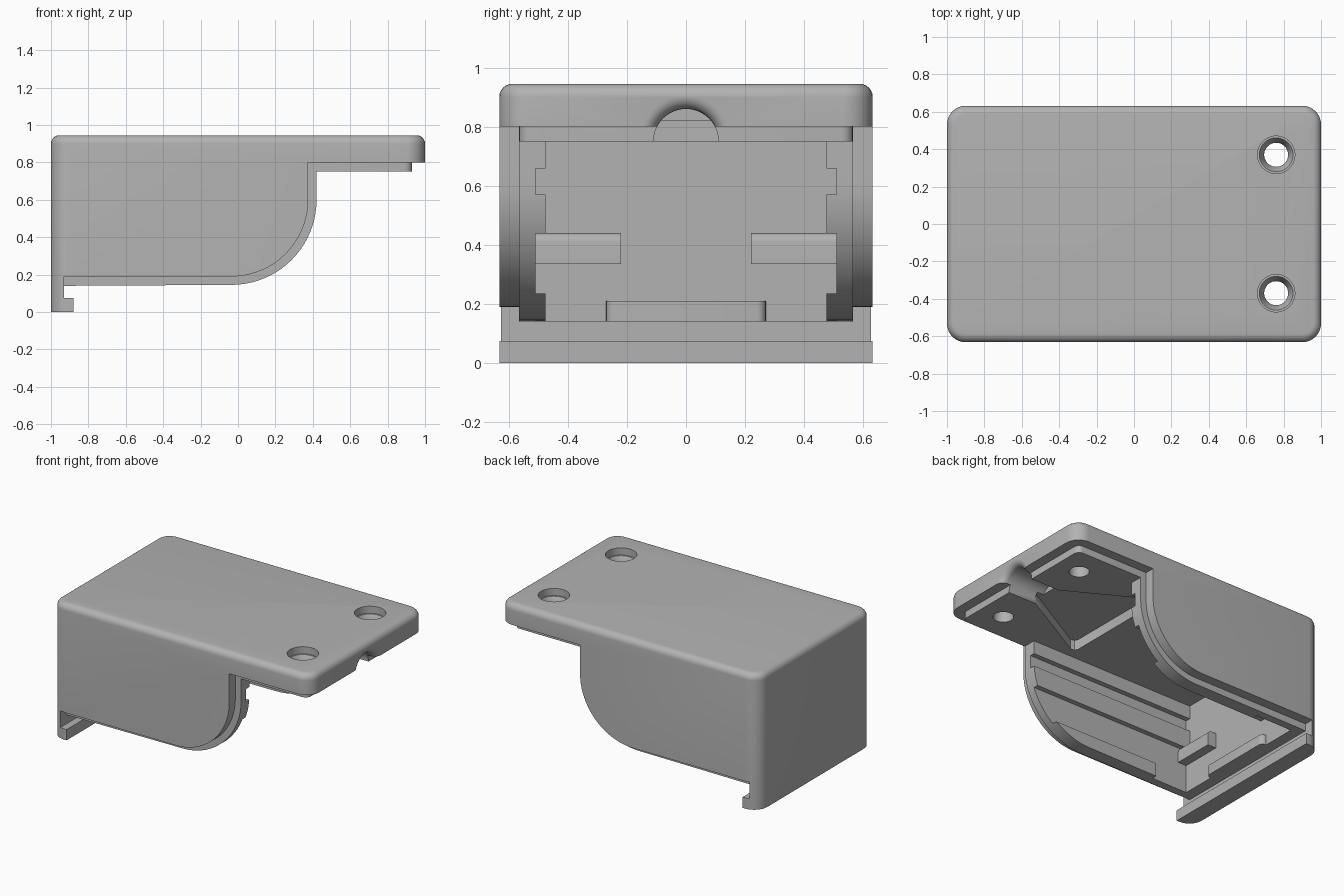
import bpy, bmesh, math
from mathutils import Matrix, Vector

if "Cube" in bpy.data.objects:
    bpy.data.objects.remove(bpy.data.objects["Cube"], do_unlink=True)

grey = bpy.data.materials.new("plain grey")
grey.use_nodes = True
grey.diffuse_color = (0.45, 0.45, 0.45, 1)
grey.node_tree.nodes["Principled BSDF"].inputs["Base Color"].default_value = grey.diffuse_color


def finish(name, bm):
    bmesh.ops.recalc_face_normals(bm, faces=bm.faces)
    mesh = bpy.data.meshes.new(name)
    bm.to_mesh(mesh)
    bm.free()
    mesh.materials.append(grey)
    obj = bpy.data.objects.new(name, mesh)
    bpy.context.collection.objects.link(obj)
    return obj


def box_mesh(x, y, z):
    bm = bmesh.new()
    bmesh.ops.create_cube(bm, size=1)
    for v in bm.verts:
        v.co = [(r[0] + r[1]) / 2 + c * (r[1] - r[0]) for r, c in zip((x, y, z), v.co)]
    return bm


def bevel(bm, test, radius, segments=8):
    edges = [e for e in bm.edges if test(*[v.co for v in e.verts])]
    bmesh.ops.bevel(bm, geom=edges, offset=radius, segments=segments, profile=0.5, affect='EDGES')


def upright(a, b):
    return abs(a.z - b.z) > 0.01


def box(name, x, y, z):
    return finish(name, box_mesh(x, y, z))


def prism(name, points, low, high, axis):
    """Extrude a flat outline along the y or z axis."""
    bm = bmesh.new()
    place = (lambda u, v: (u, low, v)) if axis == 'y' else (lambda u, v: (u, v, low))
    face = bm.faces.new([bm.verts.new(place(*p)) for p in points])
    new = bmesh.ops.extrude_face_region(bm, geom=[face])["geom"]
    shift = Vector((0, high - low, 0)) if axis == 'y' else Vector((0, 0, high - low))
    bmesh.ops.translate(bm, vec=shift, verts=[v for v in new if isinstance(v, bmesh.types.BMVert)])
    return finish(name, bm)


def lathe(name, profile, matrix, steps=48):
    """Closed solid from (radius, height) pairs."""
    bm = bmesh.new()
    rings = [[bm.verts.new(matrix @ Vector((r * math.cos(a), r * math.sin(a), h)))
              for a in [2 * math.pi * i / steps for i in range(steps)]] for r, h in profile]
    for low, high in zip(rings, rings[1:]):
        for i in range(steps):
            j = (i + 1) % steps
            bm.faces.new((low[i], low[j], high[j], high[i]))
    bm.faces.new(rings[0])
    bm.faces.new(rings[-1])
    return finish(name, bm)


def combine(target, other, operation, keep=False):
    mod = target.modifiers.new("join", 'BOOLEAN')
    mod.operation, mod.object, mod.solver = operation, other, 'EXACT'
    bpy.context.view_layer.objects.active = target
    bpy.ops.object.modifier_apply(modifier=mod.name)
    if not keep:
        bpy.data.objects.remove(other, do_unlink=True)


def arc(radius, cx=-0.035, cz=0.6, steps=20):
    angles = [-math.pi / 2 * (1 - i / steps) for i in range(steps + 1)]
    return [(cx + radius * math.cos(a), cz + radius * math.sin(a)) for a in angles]


# Outer shell: rounded box trimmed to the side outline with its bottom hook
bm = box_mesh((-1, 1), (-0.632, 0.632), (0, 0.945))
bevel(bm, upright, 0.1)
bevel(bm, lambda a, b: min(a.z, b.z) > 0.94, 0.045, 6)
cover = finish("cover", bm)
outline = [(-1.1, -0.1), (-0.88, -0.1), (-0.88, 0.075), (-0.93, 0.075), (-0.93, 0.19)]
outline += arc(0.41) + [(0.375, 0.8), (1.1, 0.8), (1.1, 1.1), (-1.1, 1.1)]
combine(cover, prism("outline", outline, -1, 1, 'y'), 'INTERSECT')

# Inner lip, standing proud of the shell edge all round
lip_outline = [(-0.93, 0.14)] + arc(0.455) + [(0.42, 0.75), (0.93, 0.75), (0.93, 0.88), (-0.93, 0.88)]
lip = prism("lip", lip_outline, -0.565, 0.565, 'y')
bm = box_mesh((-0.95, 0.93), (-0.565, 0.565), (0, 0.9))
bevel(bm, lambda a, b: upright(a, b) and a.x > 0, 0.04, 5)
combine(lip, finish("lip_corners", bm), 'INTERSECT')
combine(cover, lip, 'UNION', keep=True)

# Main cavity
combine(cover, box("cavity", (-0.855, 0.43), (-0.51, 0.51), (-0.2, 0.7505)), 'DIFFERENCE')

# Fan-shaped recess and cable notch in the overhang
fan = [(0.72, -0.105), (0.72, 0.105), (0.18, 0.405), (0.15, 0.4), (0.14, 0.375),
       (0.14, -0.375), (0.15, -0.4), (0.18, -0.405)]
combine(cover, prism("fan", fan, 0.6, 0.82, 'z'), 'DIFFERENCE')
notch = [(0.11, 0.67), (0.11, 0.955)]
notch += [(0.155 - 0.045 * math.cos(a), 0.955 + 0.045 * math.sin(a))
          for a in [math.pi / 12 * i for i in range(1, 7)]] + [(0.155, 1.1)]
along_x = Matrix.Translation((0, 0, 0.75)) @ Matrix.Rotation(math.pi / 2, 4, 'Y')
combine(cover, lathe("notch", notch, along_x), 'DIFFERENCE')

# Two countersunk screw holes
for y in (-0.37, 0.37):
    hole = [(0.064, 0.6), (0.064, 0.85), (0.09, 0.895), (0.1, 0.895), (0.1, 1.1)]
    combine(cover, lathe("hole", hole, Matrix.Translation((0.76, y, 0))), 'DIFFERENCE')

# Side rails, cut to the lip curve, and back-wall brackets
parts = [cover]
for side, label in ((-1, "front"), (1, "back")):
    ys = sorted((0.475 * side, 0.52 * side))
    rails = (("lower", -0.58, 0.14, 0.235), ("middle", -0.86, 0.44, 0.57), ("upper", -0.86, 0.66, 0.755))
    for level, start, low, high in rails:
        rail = box(f"{label}_{level}_rail", (start, 0.5 if level != "upper" else 0.42), ys, (low - 0.001, high))
        combine(rail, lip, 'INTERSECT', keep=True)
        parts.append(rail)
    bm = box_mesh((-0.87, -0.79), sorted((0.22 * side, 0.515 * side)), (0.335, 0.44))
    bevel(bm, lambda a, b: min(a.x, b.x) > -0.8 and min(a.z, b.z) > 0.43, 0.03, 5)
    parts.append(finish(f"{label}_bracket", bm))

# Tab with rounded ends at the foot of the back wall
bm = box_mesh((-0.87, -0.82), (-0.27, 0.27), (0.1405, 0.21))
bevel(bm, lambda a, b: upright(a, b) and a.x > -0.84, 0.03, 5)
parts.append(finish("foot_tab", bm))
bpy.data.objects.remove(lip, do_unlink=True)

bpy.ops.object.select_all(action='DESELECT')
for part in parts:
    part.select_set(True)
bpy.context.view_layer.objects.active = cover
bpy.ops.object.shade_smooth_by_angle(angle=math.radians(30))
